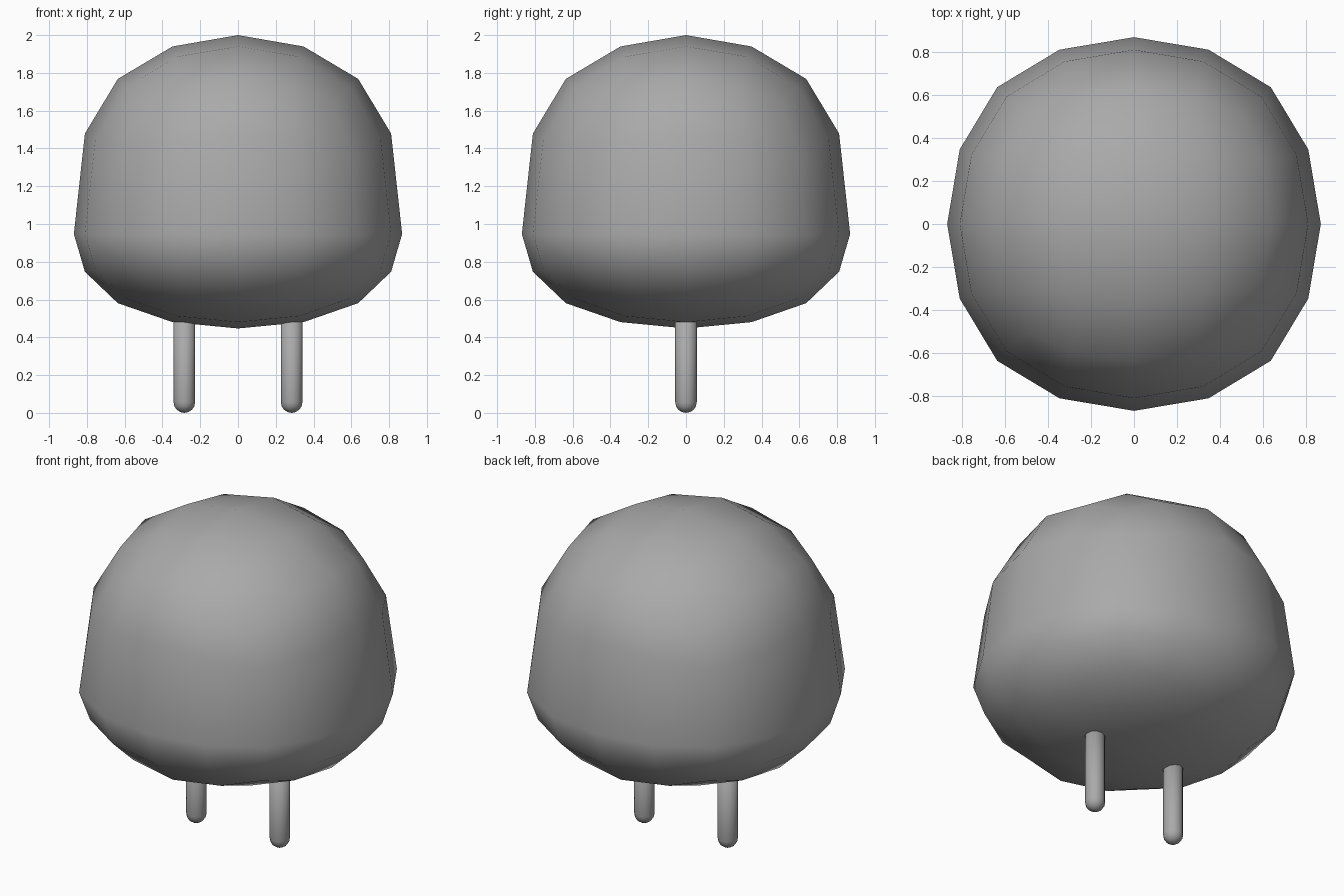
import bpy
import bmesh
import math

cube = bpy.data.objects.get("Cube")
if cube:
    bpy.data.objects.remove(cube, do_unlink=True)

GREY = (0.4, 0.4, 0.4, 1)
grey = bpy.data.materials.new("mid_grey")
grey.use_nodes = True
grey.diffuse_color = GREY
grey.node_tree.nodes["Principled BSDF"].inputs["Base Color"].default_value = GREY


def add_object(name, mesh):
    obj = bpy.data.objects.new(name, mesh)
    bpy.context.collection.objects.link(obj)
    mesh.materials.append(grey)
    for face in mesh.polygons:
        face.use_smooth = True
    return obj


def mesh_from(bm, name):
    bmesh.ops.recalc_face_normals(bm, faces=bm.faces)
    mesh = bpy.data.meshes.new(name)
    bm.to_mesh(mesh)
    bm.free()
    return mesh


# Body: a rounded box, tall dome above the widest ring, shallow bowl below
RADIUS, RING_Z, TOP_Z, BASE_Z = 0.869, 0.947, 2.0, 0.447
DOME = [(0, 0), (0.399, 0.505), (0.7325, 0.78), (0.933, 0.943), (1, 1)]


def dome_height(t):
    for (a, fa), (b, fb) in zip(DOME, DOME[1:]):
        if t <= b:
            return fa + (fb - fa) * (t - a) / (b - a)
    return 1.0


bm = bmesh.new()
bmesh.ops.create_cube(bm, size=2)
body = add_object("body", mesh_from(bm, "body"))
rounding = body.modifiers.new("rounding", 'SUBSURF')
rounding.levels = rounding.render_levels = 2
rounding.use_limit_surface = False
rounded = bpy.data.meshes.new_from_object(
    body.evaluated_get(bpy.context.evaluated_depsgraph_get()))
body.modifiers.clear()
body.data = rounded

reach = max(v.co.z for v in rounded.vertices)
for v in rounded.vertices:
    x, y, z = v.co / reach
    if z > 0:
        z = RING_Z + (TOP_Z - RING_Z) * dome_height(z)
    else:
        z = RING_Z + (RING_Z - BASE_Z) * z
    v.co = (x * RADIUS, y * RADIUS, z)
rounded.update()

# Larger faces lead the shading, so the widest ring shades as upright
shading = body.modifiers.new("shading", 'WEIGHTED_NORMAL')
shading.mode = 'FACE_AREA'


# Legs: thin rods with rounded feet, sunk into the body
def add_leg(name, x, radius=0.057, top=0.58, sides=12, steps=4):
    bm = bmesh.new()
    profile = [(0, 0)]
    for i in range(1, steps + 1):
        a = math.pi / 2 * i / steps
        profile.append((radius * math.sin(a), radius * (1 - math.cos(a))))
    profile += [(radius, top), (0, top)]
    verts = [bm.verts.new((r, 0, z)) for r, z in profile]
    edges = [bm.edges.new(pair) for pair in zip(verts, verts[1:])]
    bmesh.ops.spin(bm, geom=verts + edges, cent=(0, 0, 0), axis=(0, 0, 1),
                   angle=2 * math.pi, steps=sides)
    bmesh.ops.remove_doubles(bm, verts=bm.verts, dist=0.0005)
    leg = add_object(name, mesh_from(bm, name))
    leg.location.x = x


add_leg("left_leg", 0.284)
add_leg("right_leg", -0.284)
